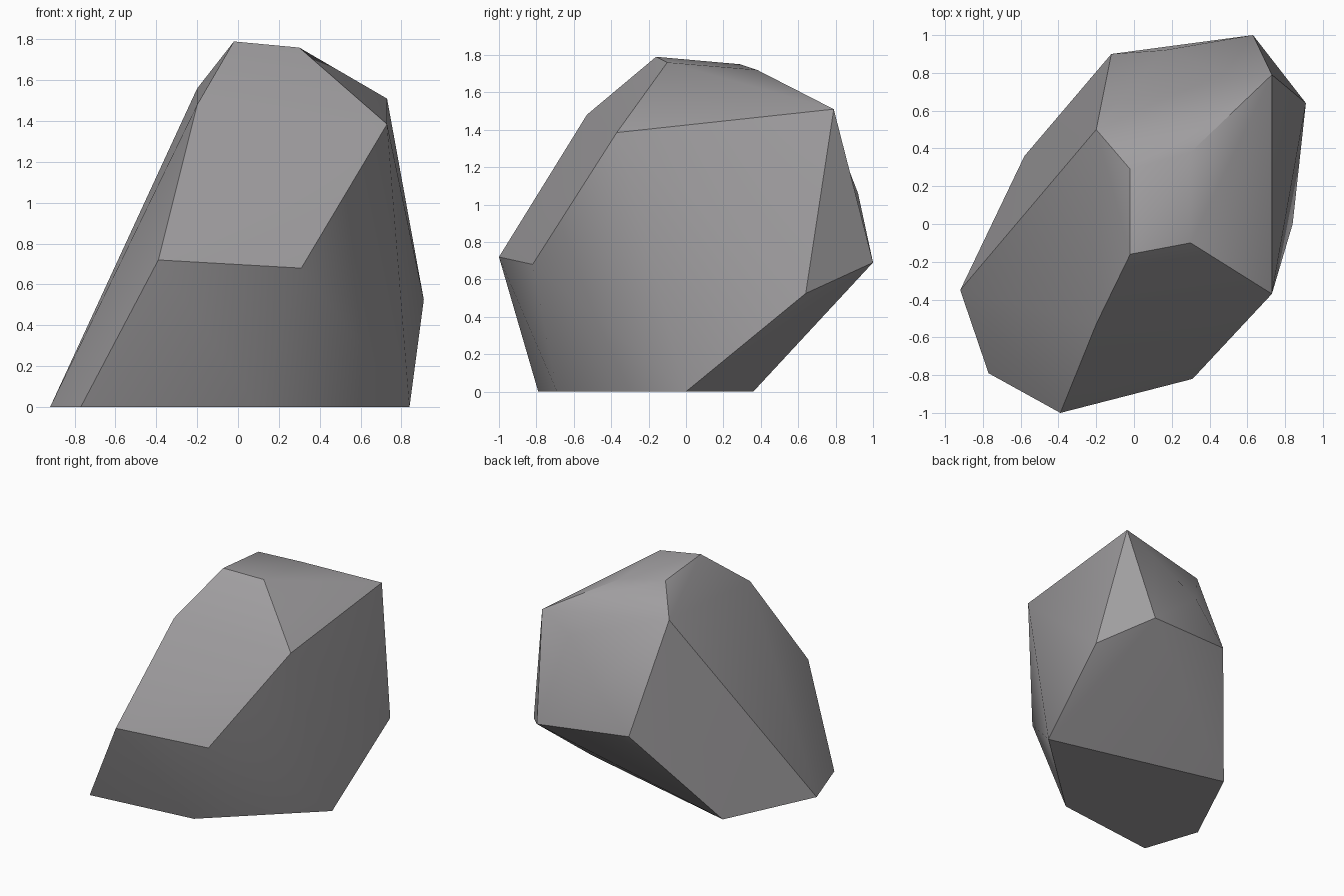
import bpy, math
from itertools import combinations
from mathutils import Vector

if "Cube" in bpy.data.objects:
    bpy.data.objects.remove(bpy.data.objects["Cube"])

# Corner points of the boulder, ring by ring
base = [(-.77, -.79, 0), (-.92, -.35, 0), (-.58, .36, 0), (.84, 0, 0), (.09, -.69, 0)]
middle = [(-.39, -1, .72), (.31, -.82, .68), (.91, .64, .525), (.63, 1, .69),
          (-.12, .90, .75), (.16, .92, 1.06)]
shoulder = [(.73, -.37, 1.385), (.73, .79, 1.51), (-.20, .50, 1.56), (-.20, -.53, 1.48)]
crown = [(-.02, -.16, 1.79), (.30, -.10, 1.76), (.30, .38, 1.72), (-.02, .29, 1.75)]
dent = (.48, .80, 1.37)
points = [Vector(p) for p in base + middle + shoulder + crown + [dent]]
DENT = len(points) - 1
CHIPPED = {10, 12}  # ends of the back edge that carries the dent


def hull_faces(pts):
    """Wrap flat faces around the points, each ordered counter-clockwise."""
    found = {}
    for a, b, c in combinations(range(len(pts)), 3):
        n = (pts[b] - pts[a]).cross(pts[c] - pts[a])
        if n.length < 1e-6:
            continue
        n.normalize()
        side = [n.dot(p - pts[a]) for p in pts]
        if max(side) > 1e-5:
            n, side = -n, [-s for s in side]
        if max(side) > 1e-5:
            continue
        ring = [i for i, s in enumerate(side) if s > -1e-5]
        mid = sum((pts[i] for i in ring), Vector()) / len(ring)
        u = (pts[ring[0]] - mid).normalized()
        w = n.cross(u)
        ring.sort(key=lambda i: math.atan2(w.dot(pts[i] - mid), u.dot(pts[i] - mid)))
        found[frozenset(ring)] = ring
    return list(found.values())


# Faceted shell, with the back edge pushed in at the dent
faces = []
for ring in hull_faces(points[:DENT]):
    if CHIPPED <= set(ring):
        for i, a in enumerate(ring):
            b = ring[(i + 1) % len(ring)]
            if {a, b} != CHIPPED:
                faces.append((DENT, a, b))
    else:
        faces.append(tuple(ring))

mesh = bpy.data.meshes.new("boulder")
mesh.from_pydata([tuple(p) for p in points], [], faces)
mesh.update()
boulder = bpy.data.objects.new("boulder", mesh)
bpy.context.scene.collection.objects.link(boulder)

# Plain grey stone
stone = bpy.data.materials.new("grey stone")
stone.diffuse_color = (.35, .34, .35, 1)
stone.use_nodes = True
stone.node_tree.nodes["Principled BSDF"].inputs["Base Color"].default_value = stone.diffuse_color
mesh.materials.append(stone)

# Soft blends on shallow edges, crisp elsewhere
mesh.shade_smooth()
mesh.set_sharp_from_angle(angle=math.radians(30))
